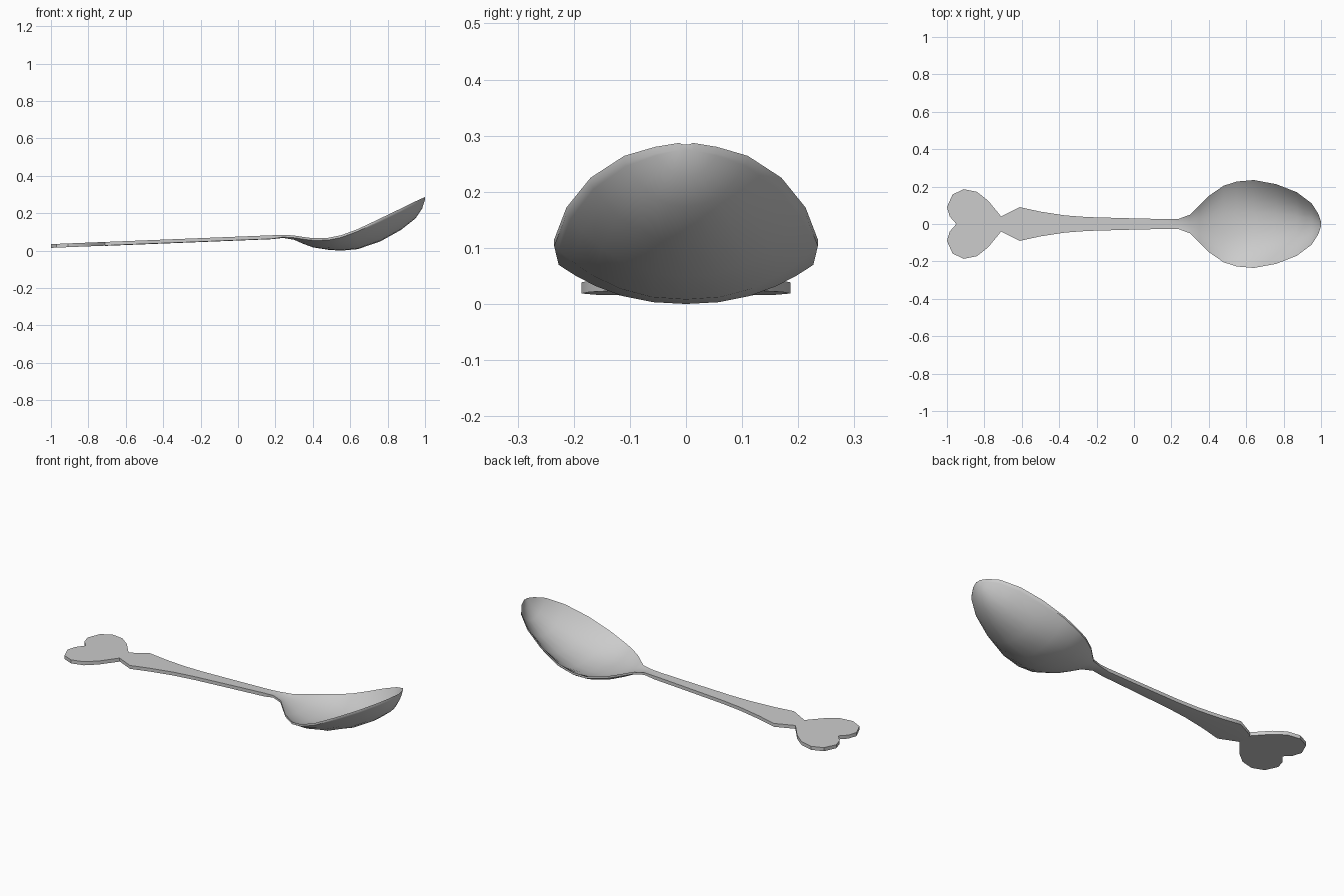
import bpy, bmesh, math

if "Cube" in bpy.data.objects:
    bpy.data.objects.remove(bpy.data.objects["Cube"])

def finish(name, bm, angle):
    bmesh.ops.recalc_face_normals(bm, faces=bm.faces)
    me = bpy.data.meshes.new(name)
    bm.to_mesh(me)
    bm.free()
    ob = bpy.data.objects.new(name, me)
    bpy.context.collection.objects.link(ob)
    bpy.ops.object.select_all(action='DESELECT')
    bpy.context.view_layer.objects.active = ob
    ob.select_set(True)
    bpy.ops.object.shade_smooth_by_angle(angle=math.radians(angle))
    return ob

def handle_top(x):
    return 0.035 + 0.04 * (x + 1)

# Handle stations: x, half width (flat bar)
handle = [(-.71, .04), (-.61, .09), (-.50, .066), (-.37, .046), (-.25, .037), (0, .03), (.18, .026)]
# Bowl stations: x, half width, rim z, inner floor z, underside z
bowl = [(.24, .028, .085, .083, .068), (.30, .05, .081, .072, .058), (.35, .10, .073, .052, .036),
        (.40, .15, .067, .034, .018), (.48, .205, .068, .020, .005), (.55, .227, .082, .016, 0),
        (.64, .235, .115, .023, .008), (.76, .213, .172, .063, .049), (.87, .17, .225, .122, .110),
        (.95, .11, .264, .186, .173), (.985, .055, .280, .238, .226), (1, .012, .287, .284, .274)]

# x, half width, rim z, centre top z, centre bottom z, edge thickness
rows = [(x, w, handle_top(x), handle_top(x), handle_top(x) - .021, .019) for x, w in handle]
rows += [(x, w, r, ct, cb, .012) for x, w, r, ct, cb in bowl]

# Handle and bowl: closed cross-sections lofted along x
N = 12
ts = [math.sin(math.pi * (i / N - .5)) for i in range(N + 1)]
bm = bmesh.new()
loops = []
for x, w, rim, ct, cb, e in rows:
    up = [bm.verts.new((x, t * w, ct + (rim - ct) * abs(t) ** 2.3)) for t in ts]
    low = [bm.verts.new((x, t * w, cb + (rim - e - cb) * abs(t) ** 2.3)) for t in reversed(ts)]
    loops.append(up + low)
for a, b in zip(loops, loops[1:]):
    n = len(a)
    for i in range(n):
        j = (i + 1) % n
        bm.faces.new((a[i], a[j], b[j], b[i]))
for end in (loops[0], loops[-1]):
    for i in range(N):
        bm.faces.new((end[i], end[i + 1], end[-2 - i], end[-1 - i]))
finish("handle_and_bowl", bm, 40)

# Heart-shaped end plate, mirrored outline
half = [(-.71, .04), (-.78, .125), (-.84, .172), (-.91, .186), (-.97, .158), (-1, .09), (-.985, .04)]
outline = half + [(-.95, 0)] + [(x, -y) for x, y in reversed(half)]
bm = bmesh.new()
top = [bm.verts.new((x, y, handle_top(x))) for x, y in outline]
bot = [bm.verts.new((x, y, handle_top(x) - .020)) for x, y in outline]
bm.faces.new(top)
bm.faces.new(bot[::-1])
for i in range(len(top)):
    j = (i + 1) % len(top)
    bm.faces.new((top[i], bot[i], bot[j], top[j]))
finish("heart_end", bm, 30)
